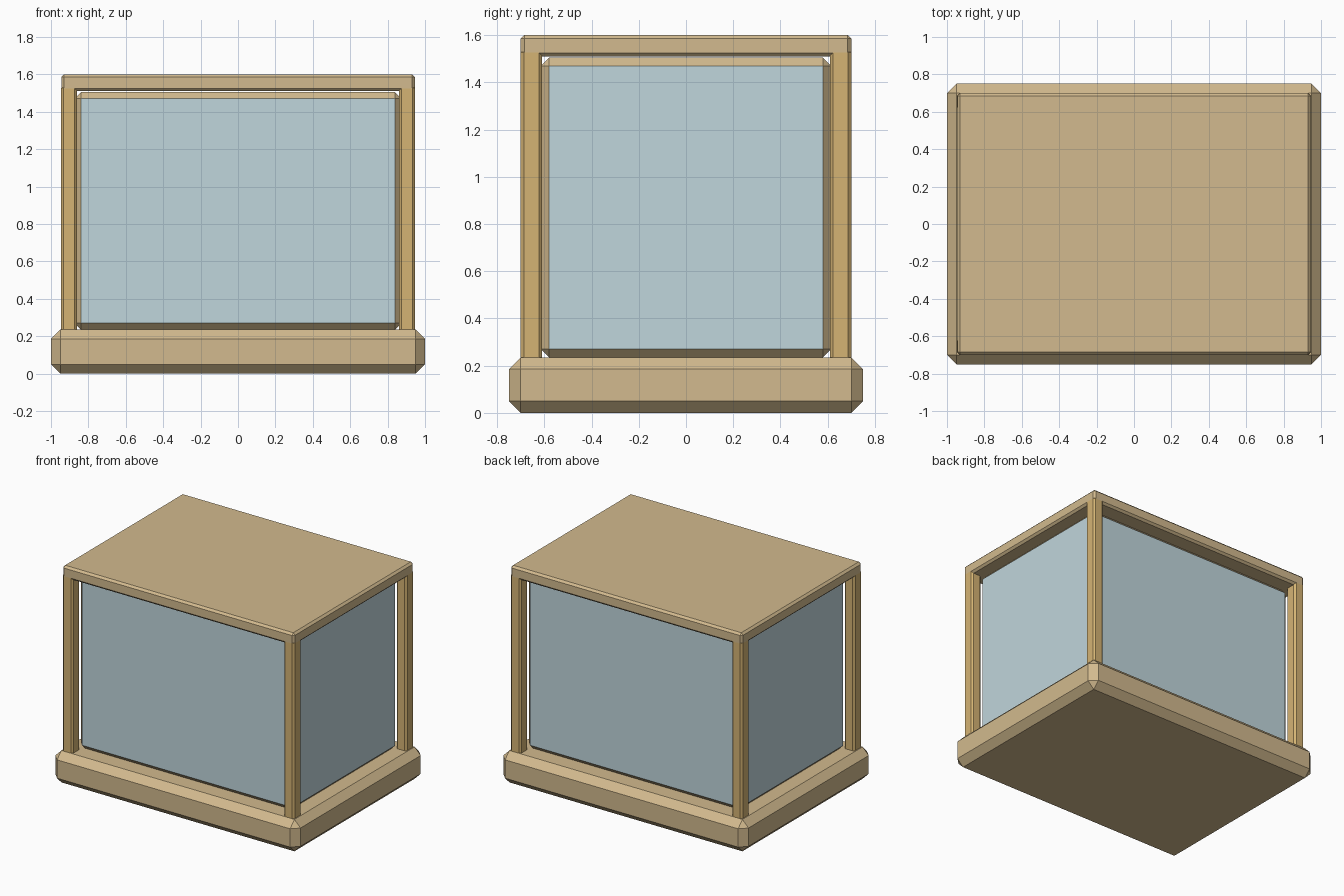
import bpy
import bmesh
from mathutils import Vector

cube = bpy.data.objects.get("Cube")
if cube:
    bpy.data.objects.remove(cube, do_unlink=True)


def make_material(name, srgb):
    """Flat material from an sRGB colour in 0-255."""
    colour = [((c / 255 + 0.055) / 1.055) ** 2.4 for c in srgb] + [1]
    mat = bpy.data.materials.new(name)
    mat.use_nodes = True
    mat.diffuse_color = colour
    mat.node_tree.nodes["Principled BSDF"].inputs["Base Color"].default_value = colour
    return mat


tan = make_material("tan_wood", (210, 186, 142))
honey = make_material("honey_wood", (213, 180, 116))
glass = make_material("pale_blue_glass", (192, 214, 220))


def chamfered_box(name, low, high, chamfer, mats):
    """Box with chamfered edges; a second material goes on the flat sides."""
    low, high = Vector(low), Vector(high)
    bm = bmesh.new()
    bmesh.ops.create_cube(bm, size=1)
    bmesh.ops.scale(bm, vec=high - low, verts=bm.verts)
    bmesh.ops.translate(bm, vec=(low + high) / 2, verts=bm.verts)
    bmesh.ops.bevel(bm, geom=bm.edges[:], offset=chamfer, segments=1,
                    profile=0.5, affect='EDGES')
    bm.normal_update()
    if len(mats) > 1:
        for face in bm.faces:
            face.material_index = int(max(abs(c) for c in face.normal) > 0.99)
    mesh = bpy.data.meshes.new(name)
    bm.to_mesh(mesh)
    bm.free()
    for mat in mats:
        mesh.materials.append(mat)
    obj = bpy.data.objects.new(name, mesh)
    bpy.context.collection.objects.link(obj)
    return obj


# Heavy plinth and thin lid
chamfered_box("base", (-1, -0.75, 0), (1, 0.75, 0.235), 0.05, [tan])
chamfered_box("lid", (-0.945, -0.7, 1.51), (0.945, 0.7, 1.6), 0.015, [tan])

# Inner case: glass panes with wooden chamfered rims
chamfered_box("glass_case", (-0.875, -0.615, 0.235), (0.875, 0.615, 1.505),
              0.035, [tan, glass])

# Four corner posts
for side, sx in (("left", 1), ("right", -1)):
    for end, sy in (("front", -1), ("back", 1)):
        xs = sorted((sx * 0.86, sx * 0.945))
        ys = sorted((sy * 0.61, sy * 0.7))
        chamfered_box(f"{end}_{side}_post", (xs[0], ys[0], 0.2),
                      (xs[1], ys[1], 1.54), 0.013, [honey])
